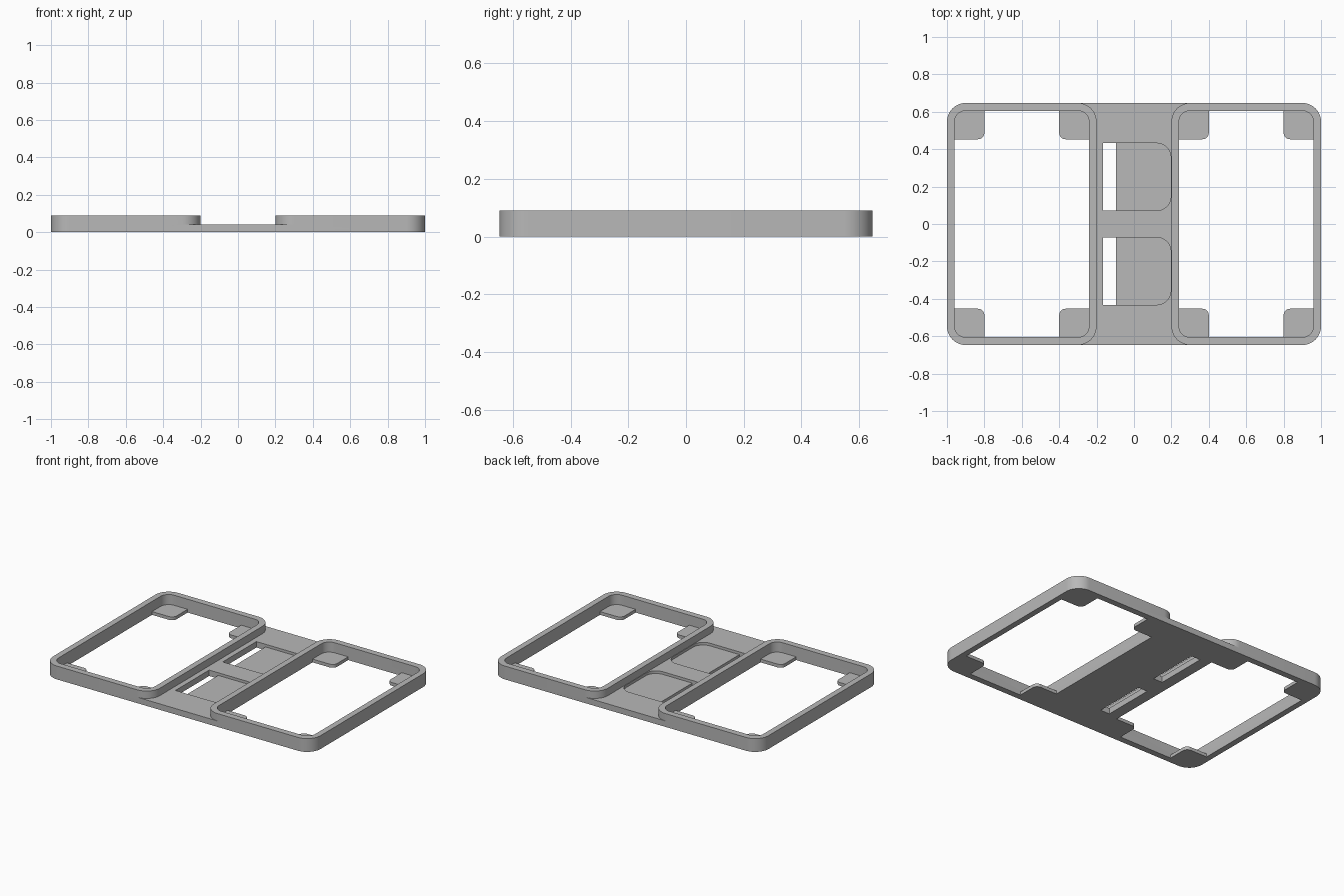
import bpy, bmesh
from math import sin, cos, pi, radians
from mathutils import Vector

cube = bpy.data.objects.get("Cube")
if cube:
    bpy.data.objects.remove(cube, do_unlink=True)

HALF_Y, INNER_Y = 0.647, 0.605      # outer and inner half depth of the frames
HEIGHT, PLATE, THIN = 0.09, 0.04, 0.022
STEPS = 12

grey = bpy.data.materials.new("matte_grey")
grey.use_nodes = True
colour = (0.48, 0.48, 0.48, 1)
grey.diffuse_color = colour
for node in grey.node_tree.nodes:
    if node.type == "BSDF_PRINCIPLED":
        node.inputs["Base Color"].default_value = colour


def quarters(corners):
    """Mirror the corners of one quadrant into a closed outline."""
    top = corners + [(-x, y, r) for x, y, r in reversed(corners)]
    return top + [(-x, -y, r) for x, y, r in top]


def rounded(corners):
    """Fillet every square corner (x, y, radius)."""
    points = []
    for i, (x, y, r) in enumerate(corners):
        c = Vector((x, y))
        if r == 0:
            points.append(c)
            continue
        back = (Vector(corners[i - 1][:2]) - c).normalized()
        ahead = (Vector(corners[(i + 1) % len(corners)][:2]) - c).normalized()
        centre = c + (back + ahead) * r
        for k in range(STEPS + 1):
            a = pi / 2 * k / STEPS
            points.append(centre - (ahead * cos(a) + back * sin(a)) * r)
    return points


def prism(name, corners, z0, z1, cx=0, cy=0):
    bm = bmesh.new()
    face = bm.faces.new([bm.verts.new((p.x + cx, p.y + cy, z0)) for p in rounded(corners)])
    out = bmesh.ops.extrude_face_region(bm, geom=[face])
    verts = [g for g in out["geom"] if isinstance(g, bmesh.types.BMVert)]
    bmesh.ops.translate(bm, verts=verts, vec=(0, 0, z1 - z0))
    bmesh.ops.recalc_face_normals(bm, faces=bm.faces)
    mesh = bpy.data.meshes.new(name)
    bm.to_mesh(mesh)
    bm.free()
    mesh.materials.append(grey)
    obj = bpy.data.objects.new(name, mesh)
    bpy.context.collection.objects.link(obj)
    return obj


# Solid block that everything is cut from
tray = prism("double_frame_tray", quarters([(1, HALF_Y, 0.1)]), 0, HEIGHT)
cutters = []

# Lowered bridge between the two frames
cutters.append(prism("bridge_recess", quarters(
    [(0.2, HALF_Y, 0.1), (0.35, HALF_Y, 0), (0.35, 0.75, 0)][::1]), PLATE, 0.2))

# Frame openings, leaving thin tabs in the corners
opening = quarters([(0.36, INNER_Y, 0.06)])
between_tabs = quarters([(0.36, 0.453, 0), (0.2, 0.453, 0.035), (0.2, INNER_Y, 0)])
for cx in (-0.6, 0.6):
    cutters.append(prism("frame_opening", opening, THIN, 0.2, cx))
    cutters.append(prism("tab_opening", between_tabs, -0.1, THIN + 0.01, cx))

# Bridge pockets, rounded on one side, with a through slot on the other
for cy in (-0.252, 0.252):
    pocket = [(-0.165, -0.18, 0), (0.197, -0.18, 0.075), (0.197, 0.18, 0.075), (-0.165, 0.18, 0)]
    slot = [(-0.165, -0.18, 0), (-0.097, -0.18, 0), (-0.097, 0.18, 0), (-0.165, 0.18, 0)]
    cutters.append(prism("pocket", pocket, THIN, 0.06, 0, cy))
    cutters.append(prism("slot", slot, -0.1, 0.06, 0, cy))

# Apply the cuts
bpy.ops.object.select_all(action="DESELECT")
bpy.context.view_layer.objects.active = tray
tray.select_set(True)
for cutter in cutters:
    cutter.hide_render = True
    mod = tray.modifiers.new("cut", "BOOLEAN")
    mod.operation, mod.solver, mod.object = "DIFFERENCE", "EXACT", cutter
    bpy.ops.object.modifier_apply(modifier=mod.name)
for cutter in cutters:
    bpy.data.objects.remove(cutter, do_unlink=True)

bpy.ops.object.shade_smooth_by_angle(angle=radians(30))
